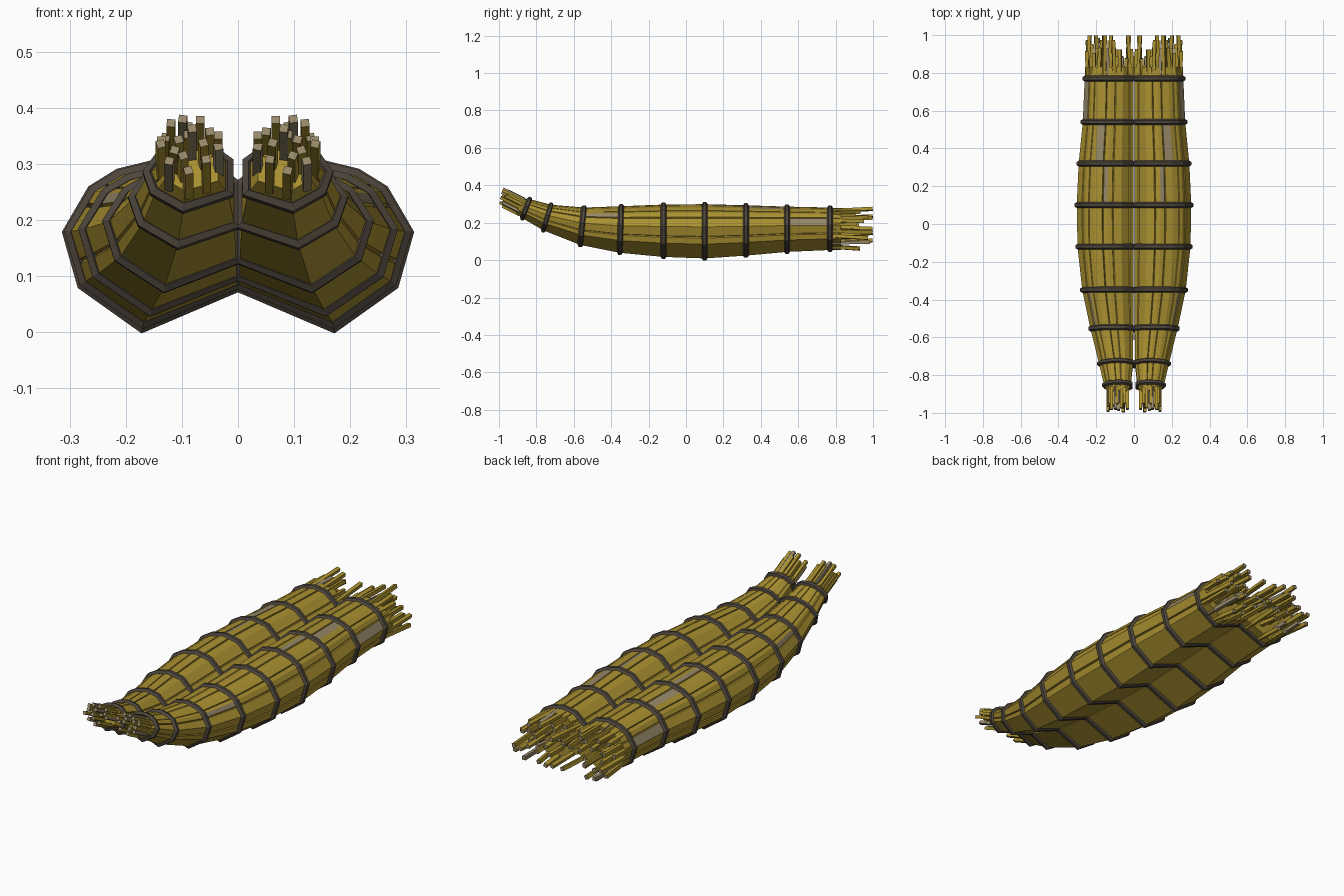
import bpy, bmesh, random
from mathutils import Vector

random.seed(7)
if "Cube" in bpy.data.objects:
    bpy.data.objects.remove(bpy.data.objects["Cube"])


def make_mat(name, rgb):
    m = bpy.data.materials.new(name)
    m.use_nodes = True
    m.diffuse_color = (*rgb, 1)
    b = m.node_tree.nodes["Principled BSDF"]
    b.inputs["Base Color"].default_value = (*rgb, 1)
    b.inputs["Roughness"].default_value = 0.9
    return m


REED = make_mat("golden_reed", (0.40, 0.28, 0.03))
DRY = make_mat("dry_grey_reed", (0.30, 0.24, 0.14))
ROPE = make_mat("dark_rope", (0.075, 0.06, 0.045))

# Bundle cross-section in unit box: u outward, v up
PROFILE = [Vector(p) for p in ((-0.02, 0.24), (0.55, 0), (0.91, 0.26), (1, 0.58),
           (0.85, 0.84), (0.69, 0.94), (0.45, 1), (0.2, 0.95), (-0.02, 0.75))]
MID = Vector((0.5, 0.52))

# Stations: y, z low, z high, x inner, x outer, forward lean
STATIONS = [
    (0.83, 0.045, 0.285, 0, 0.268, 0),
    (0.77, 0.045, 0.29, 0, 0.27, 0),
    (0.54, 0.035, 0.295, 0, 0.28, 0),
    (0.32, 0.015, 0.302, 0, 0.302, 0),
    (0.10, 0.0, 0.308, 0, 0.312, 0),
    (-0.12, 0.008, 0.306, 0, 0.308, 0),
    (-0.35, 0.03, 0.297, 0, 0.283, 0.03),
    (-0.555, 0.072, 0.29, 0, 0.24, 0.1),
    (-0.742, 0.15, 0.305, 0.002, 0.194, 0.3),
    (-0.855, 0.215, 0.335, 0.013, 0.168, 0.38),
    (-0.895, 0.243, 0.337, 0.03, 0.148, 0.38),
]


def place(st, uv, grow=0.0, slide=0.0):
    """Map a section point to space; grow is radial, slide is along the bundle."""
    y, z0, z1, x0, x1, lean = st
    d = (uv - MID).normalized() * grow
    z = z0 + uv.y * (z1 - z0) + d.y
    x = max(x0 + uv.x * (x1 - x0) + d.x, -0.004)
    return Vector((x, y + slide + lean * (z - (z0 + z1) / 2), z - slide * lean))


def finish(name, bm, mats):
    bmesh.ops.recalc_face_normals(bm, faces=bm.faces)
    me = bpy.data.meshes.new(name)
    bm.to_mesh(me)
    bm.free()
    for m in mats:
        me.materials.append(m)
    ob = bpy.data.objects.new(name, me)
    bpy.context.collection.objects.link(ob)
    ob.modifiers.new("mirror", "MIRROR").use_mirror_merge = False
    return ob


def skin(bm, rings, close=False):
    n = len(rings[0])
    pairs = list(zip(rings, rings[1:] + rings[:1]))
    for r, (a, b) in enumerate(pairs if close else pairs[:-1]):
        for i in range(n):
            j = (i + 1) % n
            yield r, i, bm.faces.new((a[i], a[j], b[j], b[i]))


# Bundle body: upper facets are split into reeds by narrow grooves
section = []
for i, p in enumerate(PROFILE):
    q = PROFILE[(i + 1) % len(PROFILE)]
    section.append((p, -0.009))
    if 2 <= i <= 7:
        t = 0.35 + 0.25 * (i % 2)
        section += [(p.lerp(q, t), -0.009), (p.lerp(q, t + 0.05), -0.017),
                    (p.lerp(q, t + 0.1), -0.009)]
bm = bmesh.new()
rings = [[bm.verts.new(place(st, p, g)) for p, g in section] for st in STATIONS]
grey_strips = {(1, 6), (2, 14), (3, 17), (6, 9)}
for r, i, f in skin(bm, rings):
    f.material_index = int((r, i) in grey_strips)
bm.faces.new(rings[0])
bm.faces.new(rings[-1])
finish("reed_bundles", bm, (REED, DRY))

# Rope bands around the bundles
for k, st in enumerate(STATIONS[1:-1]):
    bm = bmesh.new()
    w = 0.016 if k < 7 else 0.013
    loops = [[bm.verts.new(place(st, p, g, s)) for p in PROFILE]
             for s, g in ((-w, -0.01), (-w * 0.5, 0.002), (w * 0.5, 0.002), (w, -0.01), (0, -0.022))]
    list(skin(bm, loops, close=True))
    finish(f"rope_band_{k + 1}", bm, (ROPE,))


def stick(bm, a, b, size, grey):
    """Square reed from a to b with a pale cut tip."""
    axis = (b - a).normalized()
    side = axis.cross(Vector((random.uniform(-0.4, 0.4), 0, 1))).normalized()
    up = side.cross(axis)
    ends = [[bm.verts.new(p + (side * s + up * t) * size / 2)
             for s, t in ((-1, -1), (1, -1), (1, 1), (-1, 1))] for p in (a, b)]
    for _, _, f in skin(bm, ends):
        f.material_index = int(grey)
    bm.faces.new(ends[0])
    bm.faces.new(ends[1]).material_index = 1


def stick_layout(rings):
    for count, scale in rings:
        for i in range(count):
            t = (i + random.uniform(0.1, 0.9)) / count * len(PROFILE)
            k = int(t)
            edge = PROFILE[k].lerp(PROFILE[(k + 1) % len(PROFILE)], t - k)
            yield MID.lerp(edge, scale)


# Loose reed ends at the stern
bm = bmesh.new()
for n, uv in enumerate(stick_layout(((18, 0.88), (11, 0.55), (4, 0.2)))):
    a = place(STATIONS[0], uv, slide=-0.05)
    b = a + Vector((random.uniform(-0.012, 0.012), 0, random.uniform(-0.012, 0.012)))
    b.y = 0.998 if n % 5 == 0 else random.uniform(0.87, 0.99)
    stick(bm, a, b, 0.018, n % 8 == 3)
finish("stern_reed_ends", bm, (REED, DRY))

# Loose reed ends at the raised bow
bm = bmesh.new()
for n, uv in enumerate(stick_layout(((13, 0.88), (6, 0.45)))):
    a = place(STATIONS[-1], uv, slide=0.02)
    b = a + Vector((random.uniform(-0.005, 0.005), -1, 0.5)) * random.uniform(0.085, 0.12)
    if b.y < -0.995 or n == 0:
        b = a + (b - a) * ((-0.995 - a.y) / (b.y - a.y))
    stick(bm, a, b, 0.015, n % 5 == 2)
finish("bow_reed_ends", bm, (REED, DRY))
